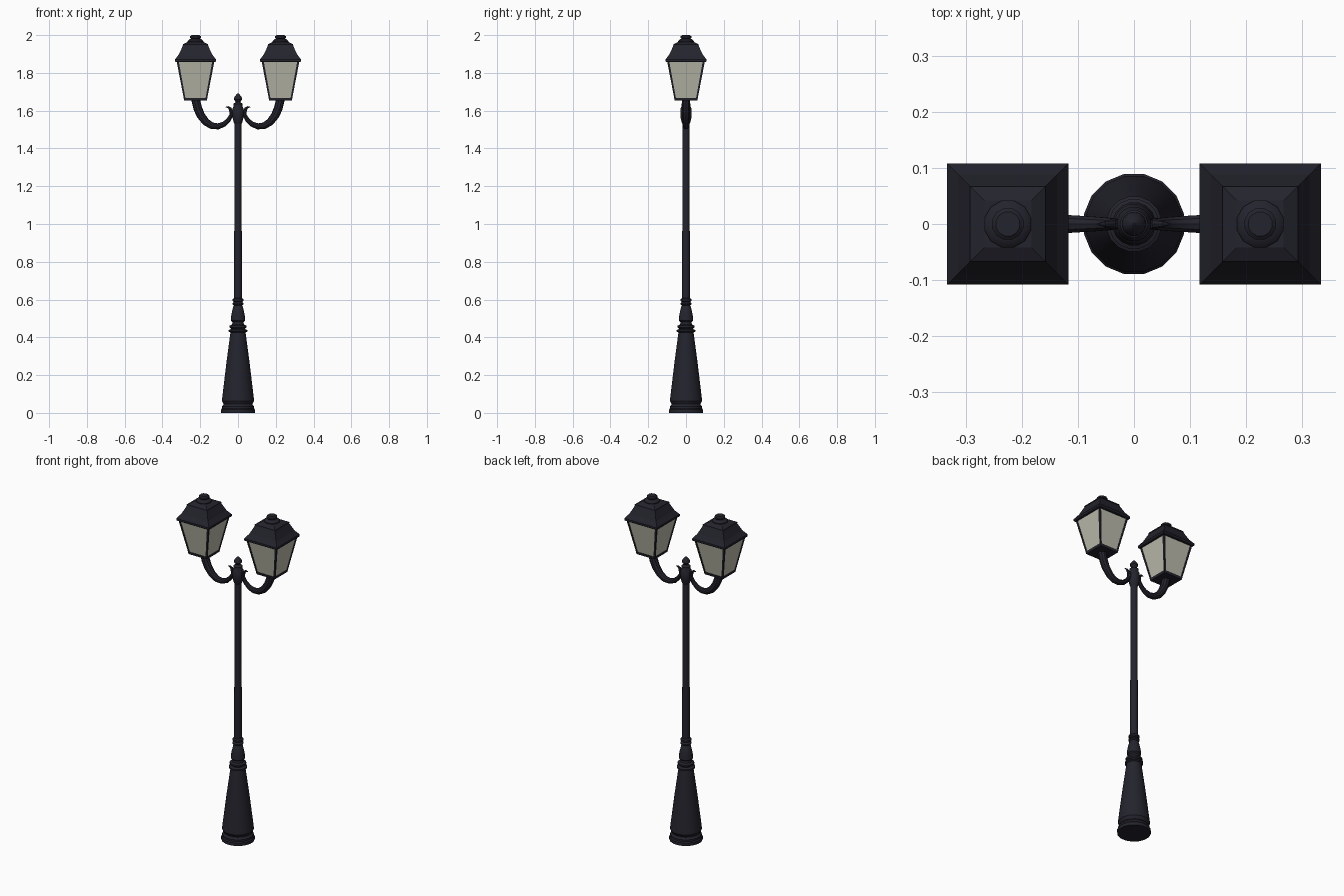
import bpy, bmesh, math
from mathutils import Vector

if "Cube" in bpy.data.objects:
    bpy.data.objects.remove(bpy.data.objects["Cube"])


def material(name, col):
    m = bpy.data.materials.new(name)
    m.diffuse_color = (*col, 1)
    m.use_nodes = True
    m.node_tree.nodes["Principled BSDF"].inputs["Base Color"].default_value = m.diffuse_color
    return m


IRON = material("dark_iron", (0.017, 0.017, 0.026))
GLASS = material("frosted_glass", (0.50, 0.50, 0.41))


def finish(name, bm, mat, smooth=True):
    bmesh.ops.recalc_face_normals(bm, faces=bm.faces)
    me = bpy.data.meshes.new(name)
    bm.to_mesh(me)
    bm.free()
    me.materials.append(mat)
    ob = bpy.data.objects.new(name, me)
    bpy.context.collection.objects.link(ob)
    if smooth:
        bpy.ops.object.select_all(action='DESELECT')
        ob.select_set(True)
        bpy.context.view_layer.objects.active = ob
        bpy.ops.object.shade_smooth_by_angle(angle=math.radians(35))
    return ob


def skin_rings(bm, rings):
    """Join rings of points with quads and cap both ends."""
    vr = [[bm.verts.new(p) for p in r] for r in rings]
    n = len(vr[0])
    for a, b in zip(vr, vr[1:]):
        for i in range(n):
            j = (i + 1) % n
            bm.faces.new((a[i], a[j], b[j], b[i]))
    bm.faces.new(vr[0][::-1])
    bm.faces.new(vr[-1])


def lathe(name, prof, mat, n=16, cx=0, smooth=True):
    """Revolve (radius, z) pairs; n=4 gives a square with radius as half width."""
    k = math.sqrt(2) if n == 4 else 1
    bm = bmesh.new()
    skin_rings(bm, [[(cx + r * k * math.cos((i + .5) * 2 * math.pi / n),
                      r * k * math.sin((i + .5) * 2 * math.pi / n), z)
                     for i in range(n)] for r, z in prof])
    return finish(name, bm, mat, smooth)


def tube(name, path, side, n=10):
    """Sweep (x, z, radius) points lying in the xz plane."""
    bm = bmesh.new()
    rings = []
    for i, (x, z, r) in enumerate(path):
        a, b = path[max(i - 1, 0)], path[min(i + 1, len(path) - 1)]
        t = Vector((b[0] - a[0], 0, b[1] - a[1])).normalized()
        u = Vector((-t.z, 0, t.x))
        ring = []
        for j in range(n):
            w = 2 * math.pi * j / n
            p = Vector((x, 0, z)) + u * r * math.cos(w) + Vector((0, r * math.sin(w), 0))
            ring.append((p.x * side, p.y, p.z))
        rings.append(ring)
    skin_rings(bm, rings)
    return finish(name, bm, IRON)


# flared base
lathe("base", [(.091, 0), (.091, .018), (.086, .024), (.086, .034), (.077, .046),
               (.087, .064), (.084, .09), (.062, .27), (.041, .425), (.050, .43),
               (.050, .438), (.036, .445), (.045, .453), (.045, .462), (.032, .468),
               (.030, .48), (.039, .488), (.036, .52), (.026, .562), (.022, .568),
               (.030, .574), (.030, .58), (.022, .587), (.030, .593), (.030, .602),
               (.021, .608)], IRON)
# pole
lathe("pole", [(.021, .60), (.019, 1.56)], IRON)
# hub and finial
lathe("hub_finial", [(.019, 1.53), (.024, 1.54), (.031, 1.57), (.031, 1.61),
                     (.025, 1.62), (.025, 1.636), (.012, 1.645), (.022, 1.66),
                     (.020, 1.672), (.009, 1.685), (.002, 1.692)], IRON)

arm = [(.026, 1.605, .009), (.034, 1.578, .010), (.050, 1.550, .012), (.075, 1.528, .014),
       (.105, 1.517, .016), (.138, 1.520, .018), (.170, 1.540, .020), (.197, 1.575, .022),
       (.213, 1.612, .023), (.220, 1.64, .023), (.225, 1.662, .023)]
leaf = [(.036, 1.572, .010), (.036, 1.595, .010), (.042, 1.611, .008),
        (.053, 1.619, .005), (.065, 1.619, .0015)]

for s, tag in ((-1, "left"), (1, "right")):
    cx = .225 * s
    # curved arm with its curled leaf
    tube(tag + "_arm", arm, s)
    tube(tag + "_leaf", leaf, s, 8)
    # lantern floor, glass and roof
    lathe(tag + "_lantern_floor", [(.060, 1.653), (.063, 1.667)], IRON, 4, cx, False)
    lathe(tag + "_glass", [(.059, 1.664), (.097, 1.862)], GLASS, 4, cx, False)
    lathe(tag + "_roof", [(.104, 1.857), (.108, 1.861), (.108, 1.872), (.088, 1.898),
                          (.066, 1.945)], IRON, 4, cx, False)
    lathe(tag + "_roof_brim", [(.050, 1.941), (.068, 1.945), (.067, 1.951), (.042, 1.964)],
          IRON, 4, cx, False)
    # round cap and knob
    lathe(tag + "_cap", [(.043, 1.955), (.043, 1.969), (.034, 1.978), (.024, 1.98),
                         (.029, 1.985), (.029, 1.994), (.022, 2.0)], IRON, 12, cx)
    # corner posts
    bm = bmesh.new()
    for px in (-1, 1):
        for py in (-1, 1):
            skin_rings(bm, [[(cx + px * (w - d * a), py * (w - d * b), z)
                             for a, b in ((0, 0), (1, 0), (1, 1), (0, 1))]
                            for w, z, d in ((.061, 1.66, .009), (.100, 1.862, .011))])
    finish(tag + "_corner_posts", bm, IRON, False)
